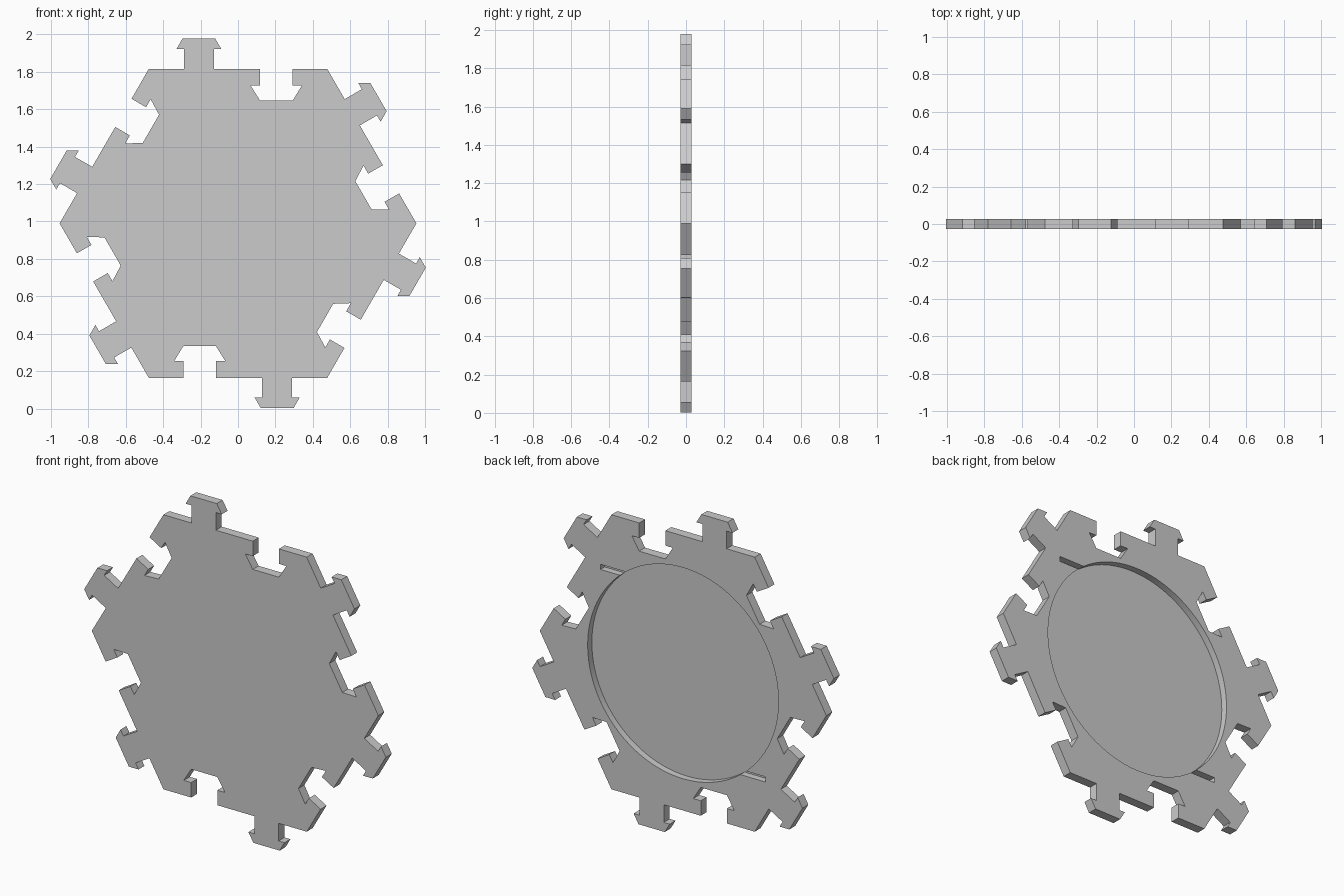
import bpy, bmesh
from math import radians
from mathutils import Matrix, Vector

cube = bpy.data.objects.get("Cube")
if cube:
    bpy.data.objects.remove(cube, do_unlink=True)

HALF = 0.028      # half thickness of the plate
FLOOR = -0.012    # y of the pocket floor
CENTRE_Z = 0.99
APOTHEM = 0.826

grey = bpy.data.materials.new("light grey")
grey.use_nodes = True
grey.diffuse_color = (0.6, 0.6, 0.6, 1)
grey.node_tree.nodes["Principled BSDF"].inputs["Base Color"].default_value = (0.6, 0.6, 0.6, 1)


def make_object(name, bm):
    bmesh.ops.recalc_face_normals(bm, faces=bm.faces[:])
    mesh = bpy.data.meshes.new(name)
    bm.to_mesh(mesh)
    bm.free()
    mesh.materials.append(grey)
    obj = bpy.data.objects.new(name, mesh)
    bpy.context.collection.objects.link(obj)
    return obj


def prism(name, outline, y0, y1):
    """Extrude an (x, z) outline, given about the plate centre, from y0 to y1."""
    bm = bmesh.new()
    face = bm.faces.new([bm.verts.new((x, y0, z + CENTRE_Z)) for x, z in outline])
    new = bmesh.ops.extrude_face_region(bm, geom=[face])["geom"]
    verts = [v for v in new if isinstance(v, bmesh.types.BMVert)]
    bmesh.ops.translate(bm, verts=verts, vec=(0, y1 - y0, 0))
    return make_object(name, bm)


# One hexagon side: (along the side, out from the side)
side = [
    (-0.477, 0),
    # arrow-headed tab
    (-0.29, 0), (-0.29, 0.106), (-0.329, 0.106), (-0.297, 0.162),
    (-0.122, 0.162), (-0.089, 0.106), (-0.128, 0.106), (-0.128, 0),
    # matching socket
    (0.118, 0), (0.118, -0.09), (0.068, -0.09), (0.118, -0.17),
    (0.292, -0.17), (0.341, -0.09), (0.292, -0.09), (0.292, 0),
]
outline = []
for i in range(6):
    turn = Matrix.Rotation(radians(-60 * i), 2)
    outline += [turn @ Vector((x, APOTHEM + h)) for x, h in side]
plate = prism("interlocking_plate", outline, -HALF, HALF)

# Round pocket in the back, with a narrow straight notch at two opposite places
bm = bmesh.new()
depth = 0.1
bmesh.ops.create_cone(
    bm, cap_ends=True, segments=128, radius1=0.635, radius2=0.635, depth=depth,
    matrix=Matrix.Translation((0, FLOOR + depth / 2, CENTRE_Z)) @ Matrix.Rotation(radians(90), 4, "X"))
cutters = [make_object("pocket_cutter", bm)]
for s in (1, -1):
    notch = [(s * x, s * z) for x, z in ((0.3, 0.477), (0.55, 0.477), (0.55, 0.508), (0.3, 0.508))]
    cutters.append(prism("notch_cutter", notch, FLOOR, FLOOR + depth))

bpy.ops.object.select_all(action="DESELECT")
bpy.context.view_layer.objects.active = plate
plate.select_set(True)
for cutter in cutters:
    cutter.hide_render = True
    mod = plate.modifiers.new("cut", "BOOLEAN")
    mod.operation = "DIFFERENCE"
    mod.solver = "EXACT"
    mod.object = cutter
    bpy.ops.object.modifier_apply(modifier=mod.name)
    bpy.data.objects.remove(cutter, do_unlink=True)

bpy.ops.object.shade_smooth_by_angle(angle=radians(25))
